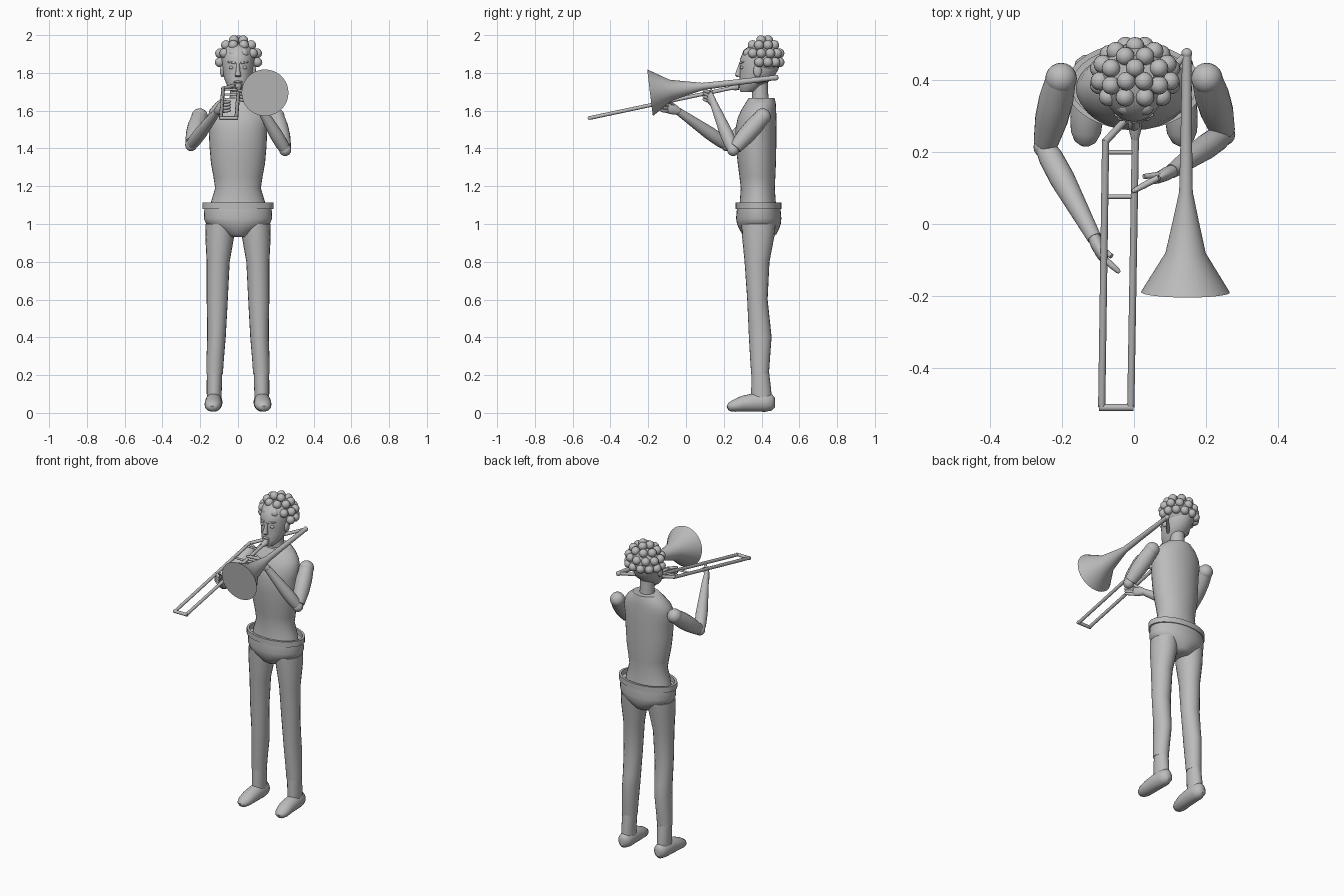
import bpy, bmesh, math
from mathutils import Vector

if "Cube" in bpy.data.objects:
    bpy.data.objects.remove(bpy.data.objects["Cube"], do_unlink=True)

grey = bpy.data.materials.new("plain grey")
grey.use_nodes = True
grey.diffuse_color = (0.5, 0.5, 0.5, 1)
grey.node_tree.nodes["Principled BSDF"].inputs["Base Color"].default_value = (0.5, 0.5, 0.5, 1)
parts = []
UP = Vector((0, 0, 1))


def finish(bm, name):
    bmesh.ops.recalc_face_normals(bm, faces=bm.faces)
    mesh = bpy.data.meshes.new(name)
    bm.to_mesh(mesh)
    bm.free()
    ob = bpy.data.objects.new(name, mesh)
    mesh.materials.append(grey)
    bpy.context.collection.objects.link(ob)
    parts.append(ob)
    return ob


def sweep(name, rings, upright=False, n=20):
    """Skin elliptical rings (x, y, z, radius_a, radius_b) along a path."""
    bm = bmesh.new()
    pts = [Vector(r[:3]) for r in rings]
    loops = []
    for i, r in enumerate(rings):
        if upright:
            a, b = Vector((1, 0, 0)), Vector((0, 1, 0))
        else:
            t = (pts[min(i + 1, len(pts) - 1)] - pts[max(i - 1, 0)]).normalized()
            a = t.cross(UP).normalized()
            b = a.cross(t)
        angles = [math.tau * k / n for k in range(n)]
        loops.append([bm.verts.new(pts[i] + a * r[3] * math.cos(w) + b * r[-1] * math.sin(w))
                      for w in angles])
    for p, q in zip(loops, loops[1:]):
        for k in range(n):
            bm.faces.new((p[k], p[k - 1], q[k - 1], q[k]))
    bm.faces.new(loops[0])
    bm.faces.new(loops[-1])
    return finish(bm, name)


def rod(name, start, end, r=0.01, r_end=None, n=12):
    return sweep(name, [(*start, r), (*end, r_end or r)], n=n)


def ball(name, centre, radii, seg=16):
    bm = bmesh.new()
    bmesh.ops.create_uvsphere(bm, u_segments=seg, v_segments=seg // 2 + 2, radius=1)
    for v in bm.verts:
        v.co = Vector(c + v.co[i] * radii[i] for i, c in enumerate(centre))
    return finish(bm, name)


# Torso, pelvis and belt
sweep("torso", [
    (0, .38, 1.07, .15, .1), (0, .38, 1.12, .142, .095), (0, .38, 1.19, .121, .09),
    (0, .378, 1.25, .13, .095), (0, .375, 1.32, .143, .101), (0, .371, 1.41, .151, .107),
    (0, .37, 1.5, .155, .109), (0, .376, 1.56, .162, .103), (0, .385, 1.605, .15, .092),
    (0, .395, 1.64, .12, .08), (0, .4, 1.668, .085, .068)], True, 32)
sweep("pelvis", [
    (0, .385, 1.085, .178, .115), (0, .385, 1.03, .181, .12), (0, .386, 1.0, .168, .116),
    (0, .387, .975, .125, .106), (0, .388, .945, .075, .09), (0, .388, .932, .055, .07)], True, 32)
sweep("belt", [
    (0, .384, 1.08, .189, .121), (0, .384, 1.114, .189, .121),
    (0, .384, 1.114, .174, .107), (0, .384, 1.08, .174, .107)], True, 32)

# Legs, ankles and feet
for side, s in (("right", -1), ("left", 1)):
    sweep(side + "_leg", [
        (s * .095, .384, 1.0, .076, .09), (s * .097, .382, .93, .076, .085),
        (s * .105, .376, .8, .061, .066), (s * .11, .378, .6, .056, .054),
        (s * .112, .388, .47, .051, .058), (s * .114, .393, .4, .049, .06),
        (s * .121, .392, .28, .046, .052), (s * .124, .392, .205, .044, .047)], True)
    sweep(side + "_ankle", [
        (s * .124, .394, .215, .041, .046), (s * .126, .398, .12, .04, .053),
        (s * .126, .4, .05, .038, .055)], True)
    sweep(side + "_foot", [
        (s * .127, .47, .055, .015, .025), (s * .127, .455, .055, .035, .043),
        (s * .127, .42, .056, .045, .05), (s * .129, .36, .055, .045, .049),
        (s * .131, .3, .048, .046, .042), (s * .134, .255, .037, .042, .032),
        (s * .136, .23, .03, .03, .023), (s * .137, .22, .026, .014, .012)])


# Arms: shoulder, upper arm, elbow, forearm, then a hand with fingers
def mix(a, b, f):
    return Vector(a).lerp(Vector(b), f)


def arm(side, shoulder, elbow, wrist, knuckle, tip):
    ball(side + "_shoulder", shoulder, (.044, .044, .044), 20)
    sweep(side + "_upper_arm", [(*mix(shoulder, elbow, f), r) for f, r in
                                ((0, .042), (.3, .048), (.6, .046), (.93, .035))])
    ball(side + "_elbow", elbow, (.032, .032, .032))
    sweep(side + "_forearm", [(*mix(elbow, wrist, f), r) for f, r in
                              ((0, .028), (.12, .034), (.35, .035), (.7, .027), (1, .02))])
    sweep(side + "_palm", [(*mix(wrist, knuckle, f), a, b) for f, a, b in
                           ((-.1, .017, .017), (.3, .019, .026), (.8, .016, .033), (1.05, .012, .03))])
    for i in range(4):
        lift = UP * (.024 - .016 * i)
        base, end = Vector(knuckle) + lift, Vector(tip) + lift
        sweep(f"{side}_finger_{i + 1}", [(*mix(base, end, f), r) for f, r in
                                         ((-.1, .009), (.5, .009), (.9, .007), (1, .004))], n=10)
    rod(side + "_thumb", mix(wrist, knuckle, .4) + UP * .02,
        mix(knuckle, tip, .5) + Vector((0, .025, .03)), .01, .007)


arm("right", (-.203, .405, 1.568), (-.248, .215, 1.418), (-.11, -.04, 1.596),
    (-.085, -.095, 1.62), (-.04, -.135, 1.625))
arm("left", (.203, .405, 1.568), (.25, .25, 1.392), (.105, .147, 1.638),
    (.06, .125, 1.672), (-.005, .09, 1.685))

# Neck, head and face
sweep("neck", [(0, .395, 1.64, .046), (0, .392, 1.7, .042), (0, .39, 1.79, .044)], True)
sweep("head", [
    (0, .325, 1.698, .03, .035), (0, .333, 1.712, .044, .05), (0, .352, 1.742, .062, .072),
    (0, .374, 1.775, .075, .09), (0, .387, 1.82, .083, .103), (0, .392, 1.87, .087, .107),
    (0, .4, 1.92, .083, .095), (0, .41, 1.955, .055, .06)], True, 28)
sweep("nose", [(0, .291, 1.85, .008, .01), (0, .28, 1.81, .011, .014),
               (0, .277, 1.787, .017, .018), (0, .284, 1.777, .013, .012)], True, 12)
for name, z in (("upper_lip", 1.752), ("lower_lip", 1.739)):
    ball(name, (0, .286, z), (.024, .012, .007))
for side, s in (("right", -1), ("left", 1)):
    ball(side + "_eye", (s * .034, .297, 1.828), (.014, .01, .009))
    rod(side + "_eyebrow", (s * .014, .287, 1.852), (s * .054, .305, 1.858), .006, .004)
    ball(side + "_ear", (s * .083, .378, 1.81), (.012, .022, .033))

# Curly hair: a cap with rows of round curls
ball("hair_cap", (0, .413, 1.875), (.1, .09, .085), 28)
for row, (count, tilt) in enumerate(((3, 74), (8, 46), (11, 18), (12, -8))):
    el = math.radians(tilt)
    for k in range(count):
        az = math.tau * (k + .5 * (row % 2)) / count + math.pi / 2
        x, y, z = math.cos(el) * math.cos(az), math.cos(el) * math.sin(az), math.sin(el)
        if z < 0 and y < -.45:
            continue
        ball(f"curl_{row}_{k}", (.003 + x * .104, .41 + y * .089, 1.871 + z * .106), (.026,) * 3)


# Slide of the horn
def on_slide(x, y):
    return (x, y, 1.56 + .212 * (y + .515))


rod("inner_slide_tube", on_slide(-.009, -.51), on_slide(.004, .25))
rod("outer_slide_tube", on_slide(-.09, -.51), on_slide(-.079, .235))
rod("slide_end", on_slide(-.098, -.511), on_slide(-.001, -.511))
rod("slide_brace", on_slide(-.08, .076), on_slide(.001, .076), .006)
rod("rear_brace", on_slide(-.08, .2), on_slide(.003, .2), .006)
sweep("mouthpiece", [(*on_slide(.003, .235), .01), (*on_slide(.003, .26), .017),
                     (*on_slide(.003, .278), .018)])

# Rear tube and flared bell
rear = (.147, .475, 1.775)
rod("connecting_tube", on_slide(-.079, .23), rear)
ball("rear_bend", rear, (.015, .015, .015))
rim = (.143, -.19, 1.695)
sweep("bell", [(*mix(rim, rear, f), r) for f, r in
               ((0, .124), (.165, .056), (.3, .036), (.42, .019), (.65, .016), (1, .013))], n=36)

# Smooth shading with crisp edges
bpy.ops.object.select_all(action="DESELECT")
for ob in parts:
    ob.select_set(True)
bpy.context.view_layer.objects.active = parts[0]
bpy.ops.object.shade_smooth_by_angle(angle=math.radians(40))
